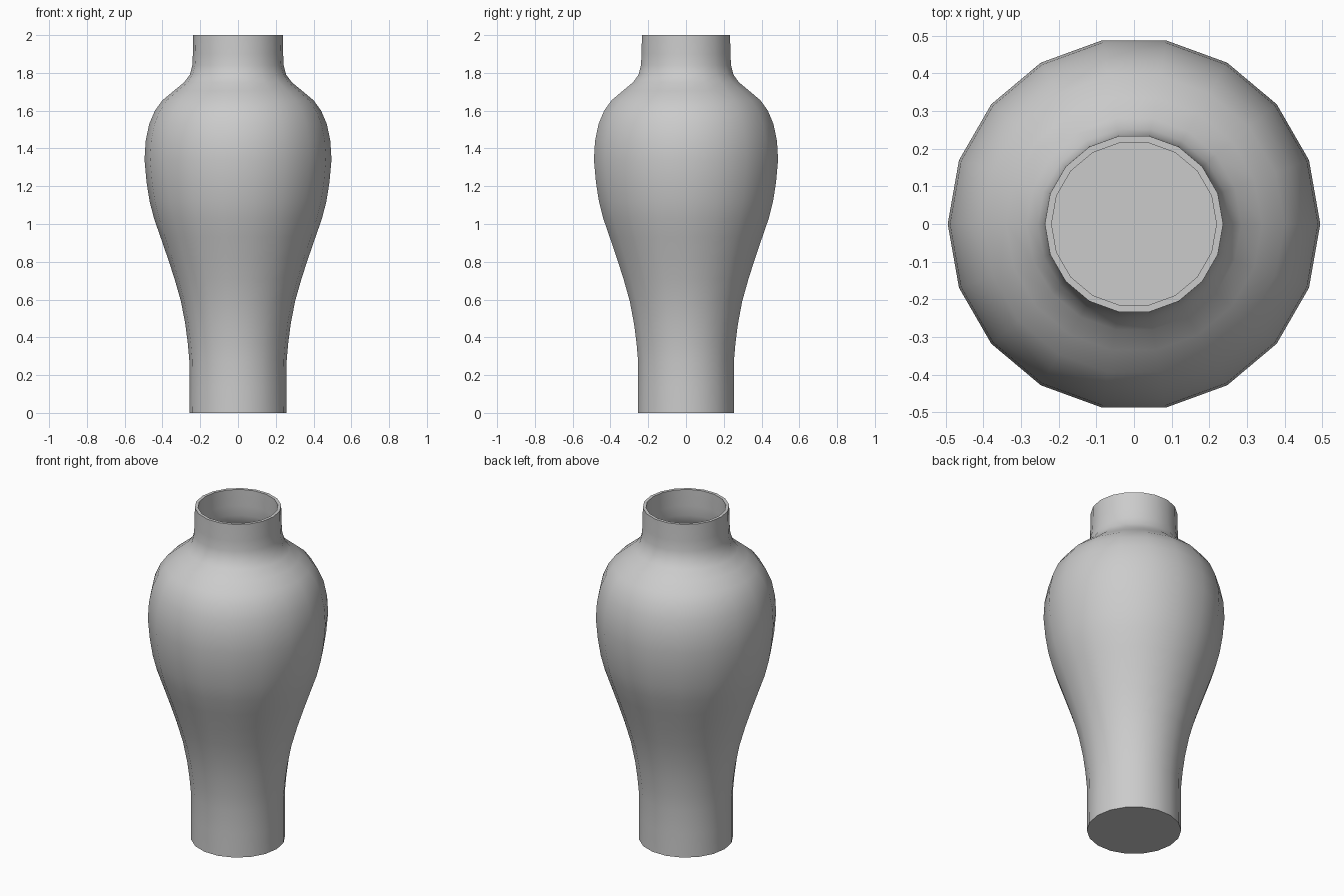
import bpy, bmesh, math

if "Cube" in bpy.data.objects:
    bpy.data.objects.remove(bpy.data.objects["Cube"])

SIDES = 18
WALL = 0.018

# Outer profile (radius, height) from foot to rim
outer = [(0.258, 0), (0.257, 0.14), (0.258, 0.28), (0.266, 0.37), (0.279, 0.47), (0.302, 0.59),
         (0.336, 0.71), (0.372, 0.82), (0.410, 0.93), (0.445, 1.03),
         (0.468, 1.12), (0.484, 1.22), (0.495, 1.34), (0.489, 1.44),
         (0.470, 1.53), (0.440, 1.60), (0.400, 1.655), (0.340, 1.705), (0.285, 1.75),
         (0.255, 1.79), (0.242, 1.84), (0.239, 1.90), (0.237, 2.0)]
# Inner wall runs back down to the hollow floor
inner = [(r - WALL, max(z, WALL)) for r, z in reversed(outer)]

bm = bmesh.new()
rings = []
for r, z in outer + inner:
    rings.append([bm.verts.new((r * math.cos(2 * math.pi * i / SIDES),
                                r * math.sin(2 * math.pi * i / SIDES), z))
                  for i in range(SIDES)])
for a, b in zip(rings, rings[1:]):
    for i in range(SIDES):
        j = (i + 1) % SIDES
        bm.faces.new((a[i], a[j], b[j], b[i]))

# Foot disc and inside floor
bm.faces.new(list(reversed(rings[0])))
bm.faces.new(rings[-1])
bmesh.ops.recalc_face_normals(bm, faces=bm.faces)

mesh = bpy.data.meshes.new("vase")
bm.to_mesh(mesh)
bm.free()
vase = bpy.data.objects.new("vase", mesh)
bpy.context.collection.objects.link(vase)

# Smooth body with sharp rim and foot
bpy.context.view_layer.objects.active = vase
vase.select_set(True)
bpy.ops.object.shade_smooth_by_angle(angle=math.radians(40))
